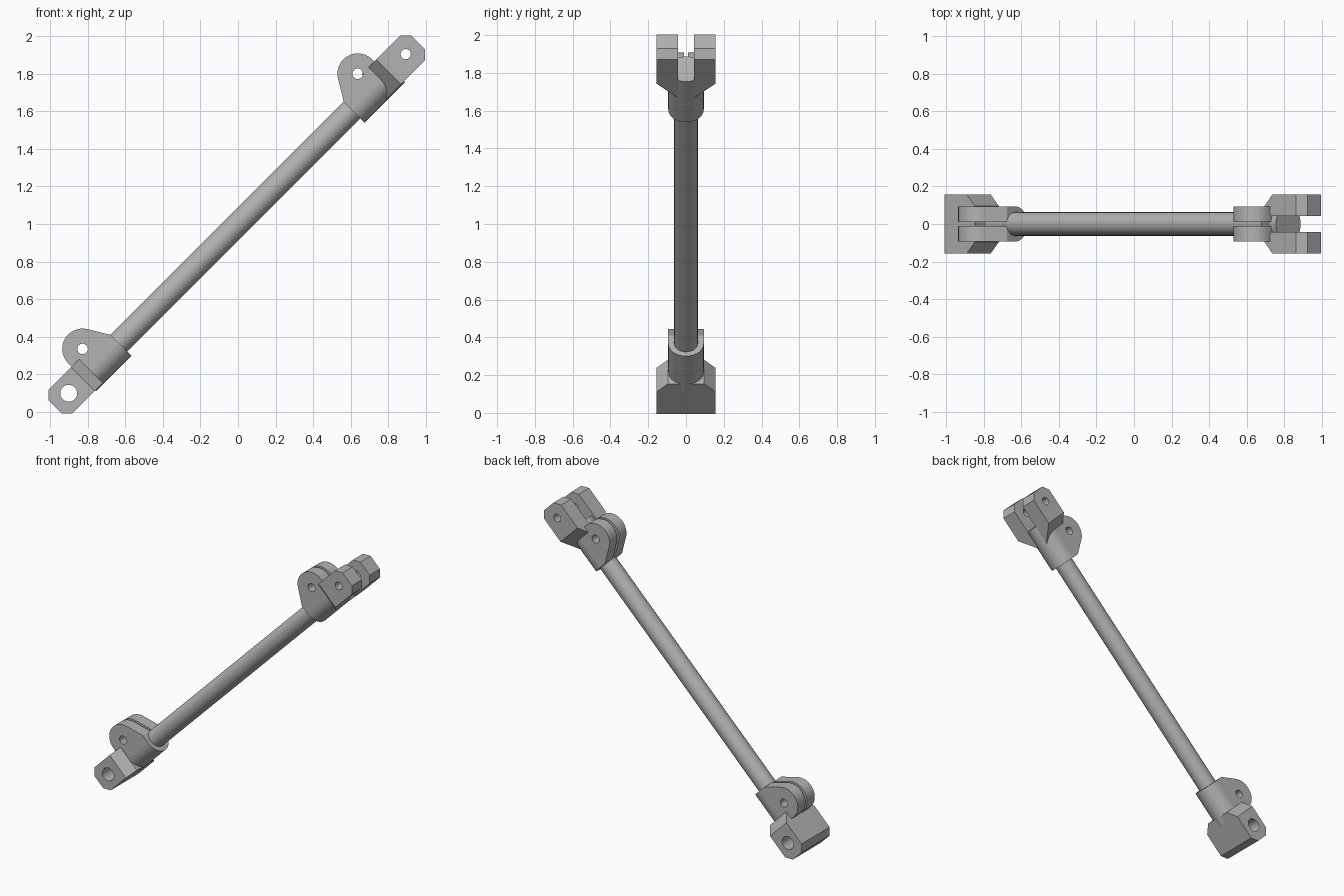
import bpy, bmesh
from math import cos, sin, pi, radians, sqrt
from mathutils import Matrix, Vector

if "Cube" in bpy.data.objects:
    bpy.data.objects.remove(bpy.data.objects["Cube"], do_unlink=True)

steel = bpy.data.materials.new("grey_steel")
steel.use_nodes = True
GREY = (0.45, 0.45, 0.45, 1)
steel.diffuse_color = GREY
steel.node_tree.nodes["Principled BSDF"].inputs["Base Color"].default_value = GREY

# Strut frame: local x runs along the rod, local y is up and away, local z is the depth
k = 1 / sqrt(2)
FRAME = Matrix(((k, -k, 0, 0), (0, 0, -1, 0), (k, k, 0, 1), (0, 0, 0, 1)))
ALONG = Matrix.Rotation(pi / 2, 4, 'Y')


def arc(cx, cy, r, a0, a1, n):
    return [(cx + r * cos(radians(a0 + (a1 - a0) * i / n)),
             cy + r * sin(radians(a0 + (a1 - a0) * i / n))) for i in range(n + 1)]


def circle(cx, cy, r, n=24):
    return arc(cx, cy, r, 0, 360, n)[:-1]


def finish(name, bm):
    bmesh.ops.recalc_face_normals(bm, faces=bm.faces)
    bm.transform(FRAME)
    mesh = bpy.data.meshes.new(name)
    bm.to_mesh(mesh)
    bm.free()
    mesh.materials.append(steel)
    ob = bpy.data.objects.new(name, mesh)
    bpy.context.collection.objects.link(ob)
    bpy.ops.object.select_all(action='DESELECT')
    ob.select_set(True)
    bpy.context.view_layer.objects.active = ob
    bpy.ops.object.shade_smooth_by_angle(angle=radians(30))
    return ob


def plate(loops, z0, z1, side):
    """Extruded outline with holes, mirrored along the rod by side."""
    cu = bpy.data.curves.new("outline", 'CURVE')
    cu.dimensions = '2D'
    cu.fill_mode = 'BOTH'
    cu.extrude = (z1 - z0) / 2
    for pts in loops:
        sp = cu.splines.new('POLY')
        sp.points.add(len(pts) - 1)
        for p, (x, y) in zip(sp.points, pts):
            p.co = (x * side, y, 0, 1)
        sp.use_cyclic_u = True
    tmp = bpy.data.objects.new("outline", cu)
    bpy.context.collection.objects.link(tmp)
    mesh = bpy.data.meshes.new_from_object(
        tmp.evaluated_get(bpy.context.evaluated_depsgraph_get()))
    bm = bmesh.new()
    bm.from_mesh(mesh)
    bpy.data.objects.remove(tmp)
    bpy.data.curves.remove(cu)
    bpy.data.meshes.remove(mesh)
    bmesh.ops.remove_doubles(bm, verts=bm.verts, dist=1e-5)
    bmesh.ops.translate(bm, verts=bm.verts, vec=(0, 0, (z0 + z1) / 2))
    return bm


def cut(bm, point, normal):
    """Remove everything on the normal's side and cap the opening."""
    bmesh.ops.bisect_plane(bm, geom=bm.verts[:] + bm.edges[:] + bm.faces[:], dist=1e-6,
                           plane_co=Vector(point), plane_no=Vector(normal), clear_outer=True)
    bmesh.ops.holes_fill(bm, edges=[e for e in bm.edges if e.is_boundary], sides=0)


def bar(x0, x1, r, n=32):
    bm = bmesh.new()
    bmesh.ops.create_cone(bm, cap_ends=True, segments=n, radius1=r, radius2=r,
                          depth=abs(x1 - x0),
                          matrix=Matrix.Translation(((x0 + x1) / 2, 0, 0)) @ ALONG)
    return bm


def lug_outline(inner, outer, low, high, ch=0.042):
    return [(inner, low), (outer - ch, low), (outer, low + ch),
            (outer, high - ch), (outer - ch, high), (inner, high)]


HUB_R, SLIT = 0.094, 0.01
EAR_Y, EAR_R = 0.115, 0.108

# Rod
finish("rod", bar(-1.06, 1.02, 0.0625))

# Split clamp at each end: half-round saddle and a pair of pierced ears
for end, side, pivot in (("lower", -1, 1.054), ("upper", 1, 1.015)):
    near, far = pivot - 0.159, pivot + EAR_R
    saddle = bar(side * near, side * far, HUB_R)
    cut(saddle, (0, 0, 0), (0, 1, 0))
    finish(end + "_clamp_saddle", saddle)
    outline = [(far, 0), (near, 0), (near, 0.06)] + arc(pivot, EAR_Y, EAR_R, 148, 0, 20)
    for label, z0, z1 in (("front", SLIT, HUB_R), ("back", -HUB_R, -SLIT)):
        finish(f"{end}_clamp_ear_{label}",
               plate([outline, circle(pivot, EAR_Y, 0.028)], z0, z1, side))

# Lower eye: one solid block with tapered shoulders
eye = plate([lug_outline(1.107, 1.376, -0.09, 0.09), circle(1.273, 0, 0.045)],
            -0.156, 0.156, -1)
for s in (-1, 1):
    cut(eye, (-1.167, 0, s * 0.156), (1, 0, s))
finish("lower_eye", eye)

# Upper fork: a round root and two tapered arms
finish("fork_root", bar(1.10, 1.16, HUB_R))
for label, s in (("front", 1), ("back", -1)):
    z0, z1 = sorted((s * 0.042, s * 0.156))
    arm = plate([lug_outline(1.03, 1.36, -0.087, 0.099), circle(1.269, 0.008, 0.027)],
                z0, z1, 1)
    cut(arm, (1.138, 0, s * 0.156), (-1, 0, s * 0.95))
    finish("fork_arm_" + label, arm)
